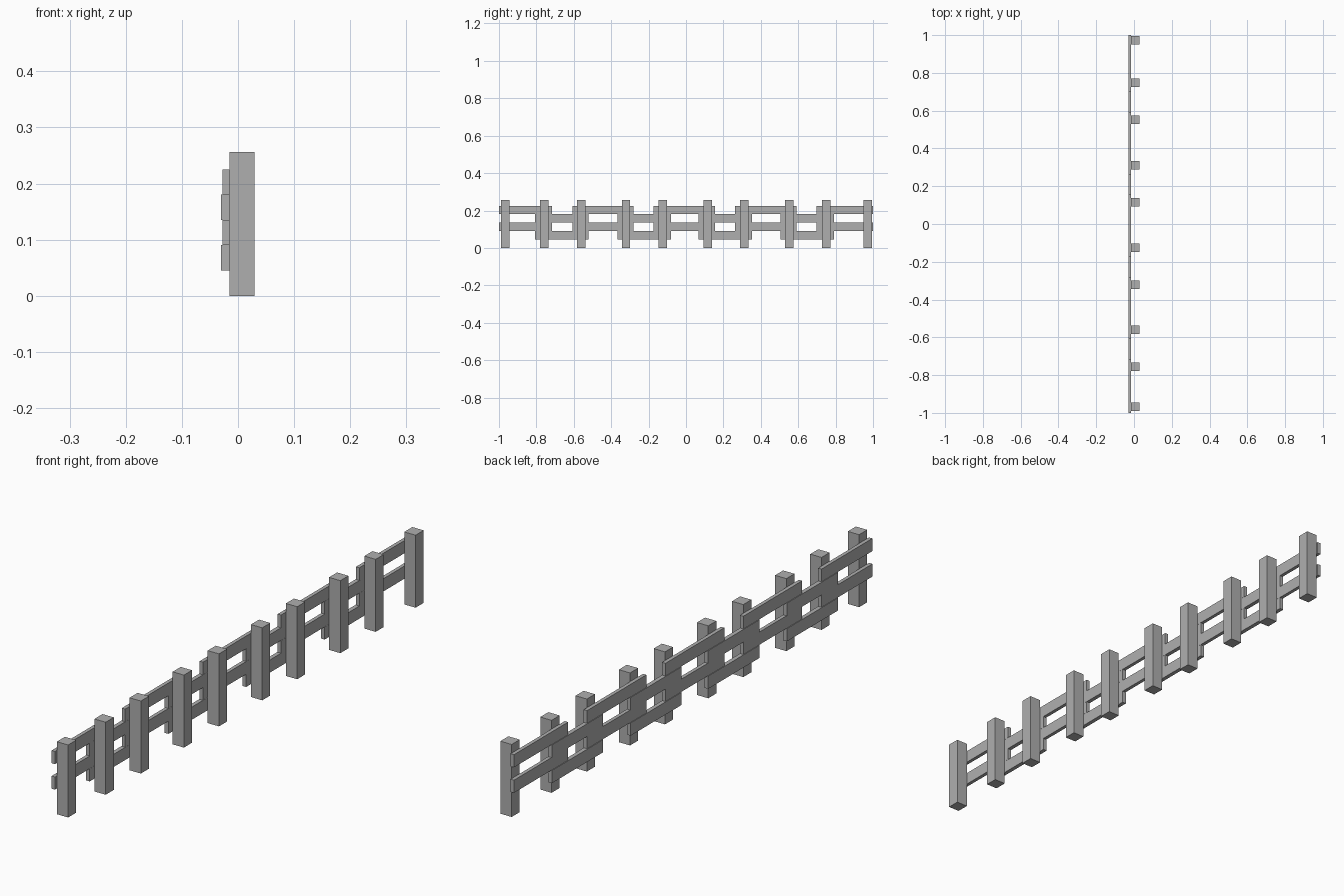
import bpy

if "Cube" in bpy.data.objects:
    bpy.data.objects.remove(bpy.data.objects["Cube"])

# Dark grey finish shared by all parts
grey = bpy.data.materials.new("dark_grey")
grey.diffuse_color = (0.43, 0.43, 0.43, 1)
grey.use_nodes = True
grey.node_tree.nodes["Principled BSDF"].inputs["Base Color"].default_value = grey.diffuse_color


def box(name, x, y, z):
    """Axis-aligned box from (min, max) ranges."""
    bpy.ops.mesh.primitive_cube_add(size=1, location=[(a + b) / 2 for a, b in (x, y, z)])
    ob = bpy.context.object
    ob.name = name
    ob.scale = [b - a for a, b in (x, y, z)]
    bpy.ops.object.transform_apply(location=False, rotation=False, scale=True)
    ob.data.materials.append(grey)
    return ob


# Upright posts
for y in (-0.967, -0.757, -0.561, -0.321, -0.125, 0.116, 0.311, 0.552, 0.749, 0.972):
    box("post", (-0.015, 0.029), (y - 0.0225, y + 0.0225), (0, 0.256))

# Rail pairs alternate between a high and a low position, overlapping at the posts
high_spans = [(-1.0, -0.716), (-0.608, -0.28), (-0.174, 0.155), (0.261, 0.592), (0.698, 1.0)]
low_spans = [(-0.806, -0.52), (-0.367, -0.081), (0.067, 0.352), (0.505, 0.791)]

for label, spans, outer_x, bottoms in (
        ("high", high_spans, -0.028, (0.0905, 0.1805)),
        ("low", low_spans, -0.030, (0.0455, 0.1355))):
    for span in spans:
        for z in bottoms:
            box(label + "_rail", (outer_x, -0.015), span, (z, z + 0.0448))
